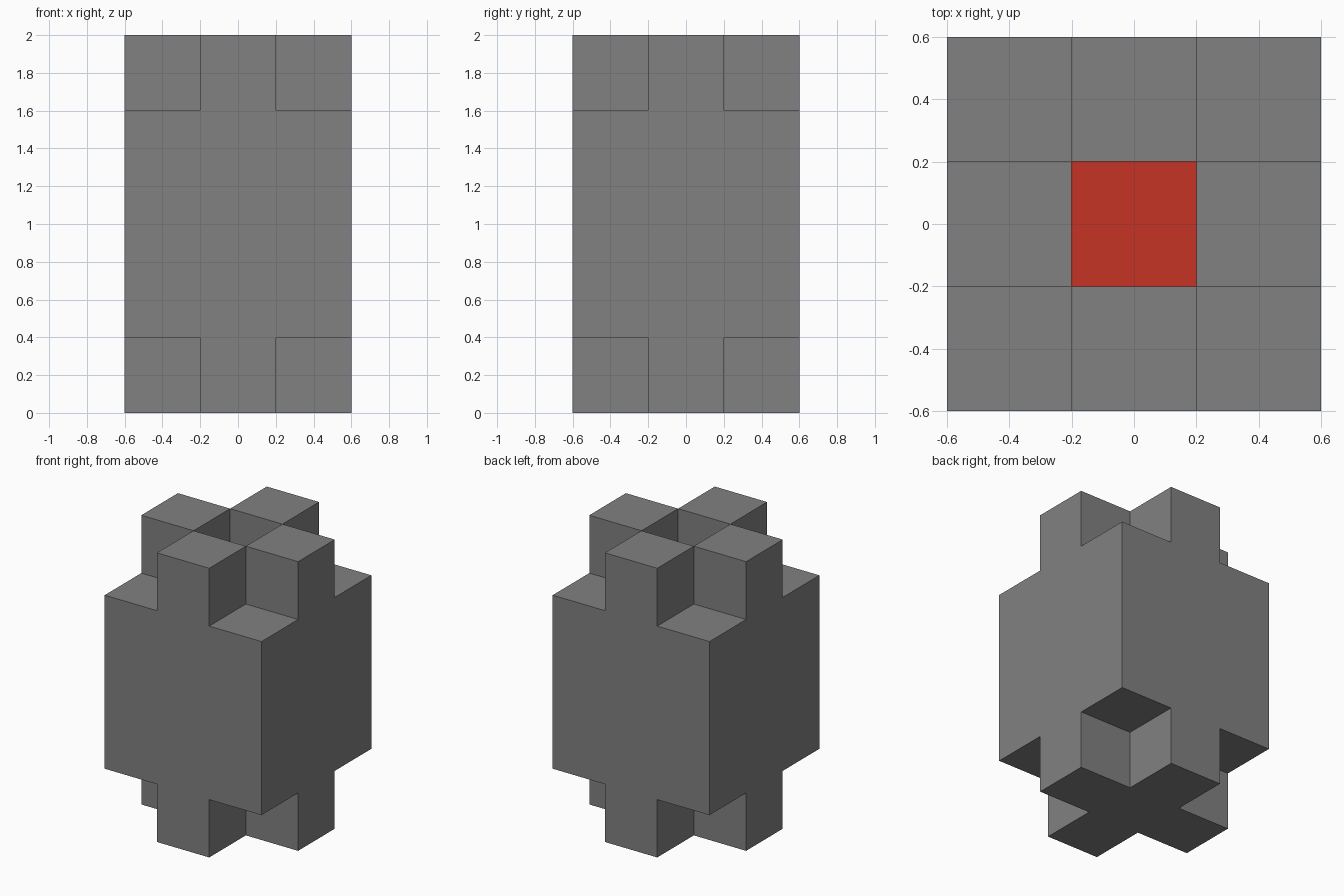
import bpy
import bmesh
from mathutils import Vector

cube = bpy.data.objects.get("Cube")
if cube:
    bpy.data.objects.remove(cube, do_unlink=True)


def make_material(name, rgb):
    mat = bpy.data.materials.new(name)
    mat.use_nodes = True
    mat.diffuse_color = (*rgb, 1)
    mat.node_tree.nodes["Principled BSDF"].inputs["Base Color"].default_value = (*rgb, 1)
    return mat


grey = make_material("stone grey", (0.22, 0.22, 0.22))
red = make_material("socket red", (0.55, 0.034, 0.017))

# Block layout: 3 x 3 columns, with a base cross, a full core and four top studs
SIDE = (-0.6, -0.2, 0.2, 0.6)
HEIGHT = (0.0, 0.4, 1.6, 2.0)


def filled(i, j, k):
    if not all(0 <= n < 3 for n in (i, j, k)):
        return False
    steps = abs(i - 1) + abs(j - 1)      # 0 centre, 1 side, 2 corner
    return (steps <= 1, True, steps == 1)[k]


def block_face(bm, cell, axis, side):
    """Add one outward face of a block."""
    low = [SIDE[cell[0]], SIDE[cell[1]], HEIGHT[cell[2]]]
    high = [SIDE[cell[0] + 1], SIDE[cell[1] + 1], HEIGHT[cell[2] + 1]]
    u, v = (axis + 1) % 3, (axis + 2) % 3
    loop = [(0, 0), (1, 0), (1, 1), (0, 1)]
    if not side:
        loop.reverse()
    corners = []
    for a, b in loop:
        p = Vector()
        p[axis] = (low, high)[side][axis]
        p[u] = (low, high)[a][u]
        p[v] = (low, high)[b][v]
        corners.append(bm.verts.new(p))
    face = bm.faces.new(corners)
    # Red floor of the centre socket
    if cell == (1, 1, 1) and axis == 2 and side:
        face.material_index = 1


# Outer shell: only faces between a solid block and open space
bm = bmesh.new()
cells = [(i, j, k) for i in range(3) for j in range(3) for k in range(3)]
for cell in cells:
    if not filled(*cell):
        continue
    for axis in range(3):
        for side in (0, 1):
            beside = list(cell)
            beside[axis] += 2 * side - 1
            if not filled(*beside):
                block_face(bm, cell, axis, side)

# Join the shell and merge coplanar faces
bmesh.ops.remove_doubles(bm, verts=bm.verts, dist=0.001)
bmesh.ops.dissolve_limit(bm, angle_limit=0.02, verts=bm.verts, edges=bm.edges,
                         delimit={'MATERIAL'})

mesh = bpy.data.meshes.new("interlocking_block")
bm.to_mesh(mesh)
bm.free()
mesh.materials.append(grey)
mesh.materials.append(red)
block = bpy.data.objects.new("interlocking_block", mesh)
bpy.context.collection.objects.link(block)
